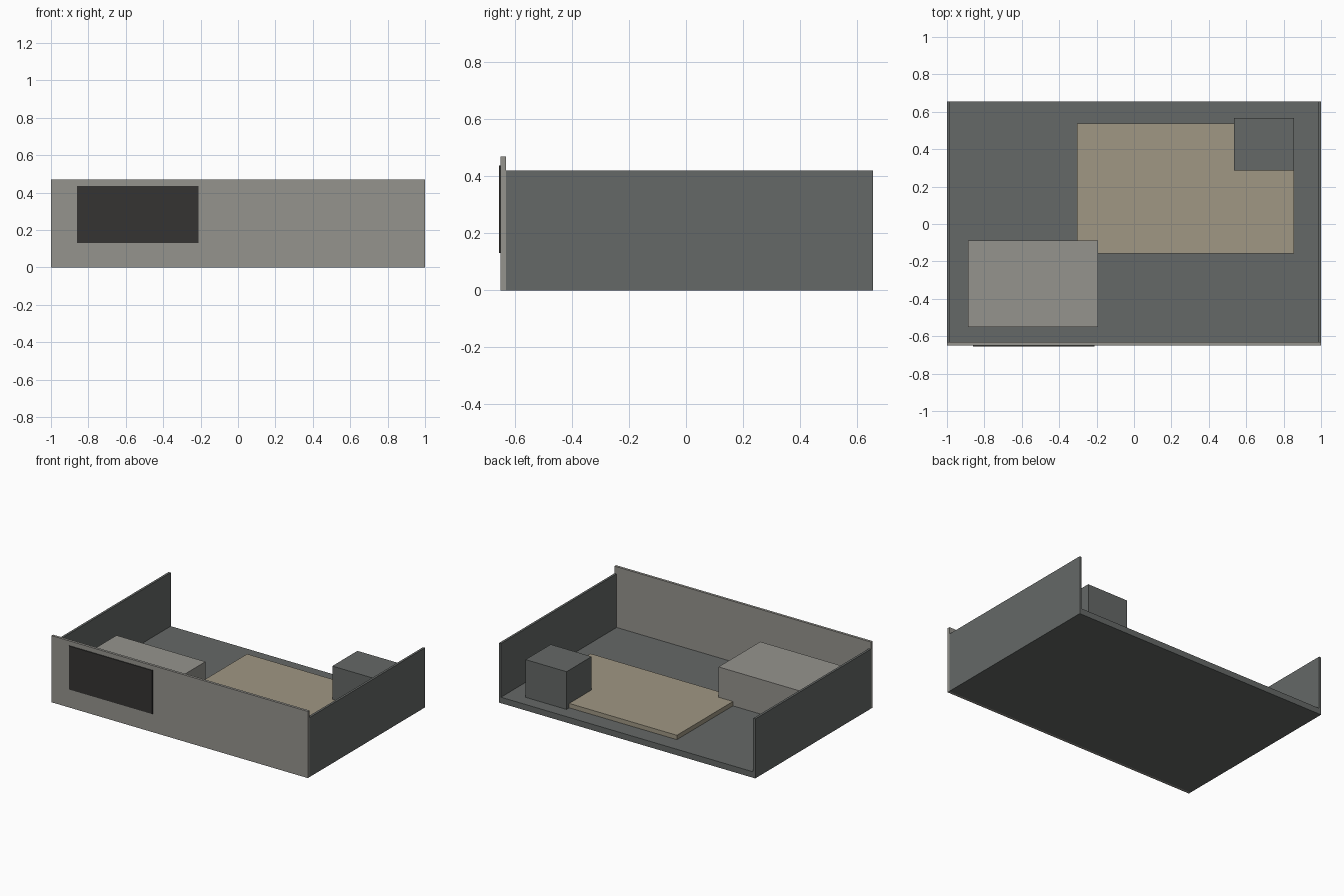
import bpy

if "Cube" in bpy.data.objects:
    bpy.data.objects.remove(bpy.data.objects["Cube"])


def material(name, rgb):
    m = bpy.data.materials.new(name)
    m.diffuse_color = (*rgb, 1)
    m.use_nodes = True
    m.node_tree.nodes["Principled BSDF"].inputs["Base Color"].default_value = m.diffuse_color
    return m


dark = material("dark_steel", (0.13, 0.14, 0.135))
light = material("light_grey", (0.30, 0.295, 0.27))
tan = material("board_tan", (0.35, 0.31, 0.23))
black = material("black_glass", (0.035, 0.034, 0.032))


def box(name, xs, ys, zs, mat):
    """Box spanning the given (min, max) ranges."""
    spans = (xs, ys, zs)
    bpy.ops.mesh.primitive_cube_add(size=1, location=[(a + b) / 2 for a, b in spans])
    ob = bpy.context.object
    ob.name = name
    ob.scale = [b - a for a, b in spans]
    bpy.ops.object.transform_apply(location=False, rotation=False, scale=True)
    ob.data.materials.append(mat)
    return ob


FRONT, BACK = -0.632, 0.656
BASE = 0.042

# Open tray: floor and two side walls
box("floor_plate", (-1, 1), (FRONT, BACK), (0, BASE), dark)
for side, a, b in (("left", -1, -0.984), ("right", 0.984, 1)):
    box(side + "_wall", (a, b), (FRONT, BACK), (0, 0.42), dark)

# Front panel, taller than the walls, with its display
box("front_panel", (-1, 1), (-0.65, FRONT), (0, 0.47), light)
box("display", (-0.86, -0.21), (-0.656, -0.648), (0.13, 0.437), black)

# Internal parts
box("circuit_board", (-0.305, 0.855), (-0.158, 0.537), (BASE, 0.073), tan)
box("drive_unit", (-0.887, -0.193), (-0.552, -0.087), (BASE, 0.287), light)
box("power_block", (0.535, 0.855), (0.287, 0.567), (BASE, 0.308), dark)
